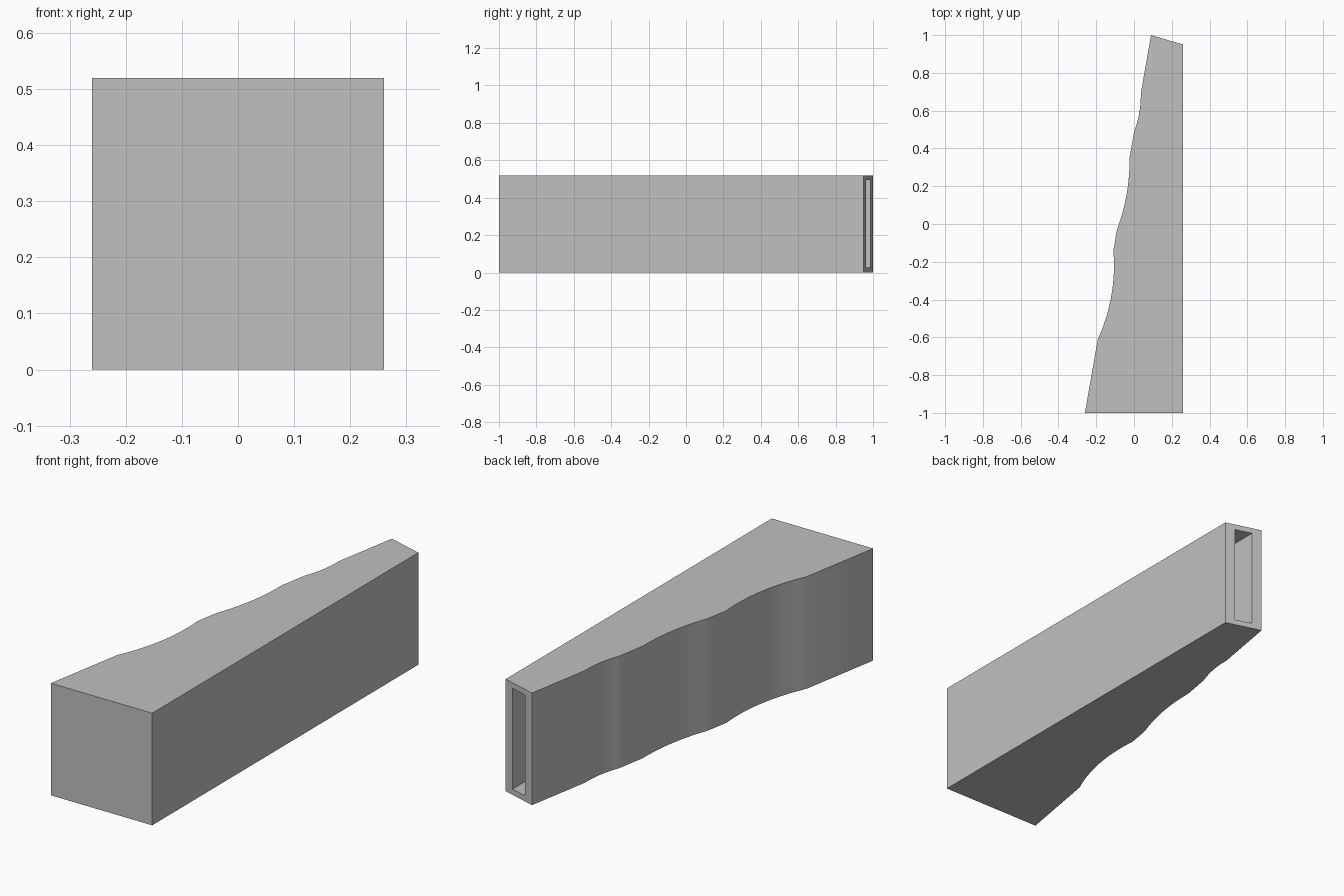
import bpy, bmesh, math
from mathutils import Vector

cube = bpy.data.objects.get("Cube")
if cube:
    bpy.data.objects.remove(cube, do_unlink=True)

HEIGHT = 0.52

grey = bpy.data.materials.new("light grey")
grey.use_nodes = True
grey.diffuse_color = (0.53, 0.53, 0.53, 1)
grey.node_tree.nodes["Principled BSDF"].inputs["Base Color"].default_value = (0.53, 0.53, 0.53, 1)


def prism(name, outline, z0, z1):
    """Extrude a plan outline between two heights."""
    bm = bmesh.new()
    face = bm.faces.new([bm.verts.new((x, y, z0)) for x, y in outline])
    top = bmesh.ops.extrude_face_region(bm, geom=[face])["geom"]
    for v in top:
        if isinstance(v, bmesh.types.BMVert):
            v.co.z = z1
    bmesh.ops.recalc_face_normals(bm, faces=bm.faces[:])
    mesh = bpy.data.meshes.new(name)
    bm.to_mesh(mesh)
    bm.free()
    obj = bpy.data.objects.new(name, mesh)
    bpy.context.collection.objects.link(obj)
    mesh.materials.append(grey)
    return obj


# Slanted side: a straight line with three shallow arcs scooped out
start, end = Vector((-0.26, -1)), Vector((0.09, 1))


def on_line(y):
    return start.lerp(end, (y + 1) / 2)


side = [start]
for y0, y1, depth in ((-0.61, -0.14, 0.031), (-0.03, 0.35, 0.018), (0.49, 0.69, 0.010)):
    a, b = on_line(y0), on_line(y1)
    inward = Vector(((b - a).y, -(b - a).x)).normalized()
    radius = ((b - a).length ** 2 / 4 + depth ** 2) / (2 * depth)
    half = math.asin((b - a).length / 2 / radius)
    centre = (a + b) / 2 + inward * (depth - radius)
    along = (b - a).normalized()
    for i in range(17):
        t = half * (i / 8 - 1)
        side.append(centre + radius * (math.sin(t) * along + math.cos(t) * inward))
side += [end, Vector((0.26, 0.95)), Vector((0.26, -1))]

body = prism("tapered_body", side, 0, HEIGHT)

# Tall slot opening in the slanted back end
slot = prism("slot_cutter", [(0.134, -0.9), (0.216, -0.9), (0.216, 1.1), (0.134, 1.1)],
             0.026, HEIGHT - 0.026)
slot.hide_render = True
slot.hide_viewport = True

cut = body.modifiers.new("slot", 'BOOLEAN')
cut.object = slot
cut.operation = 'DIFFERENCE'
cut.solver = 'EXACT'

# Apply the cut, then remove the helper
bpy.context.view_layer.update()
mesh = bpy.data.meshes.new_from_object(body.evaluated_get(bpy.context.evaluated_depsgraph_get()))
body.modifiers.clear()
body.data = mesh
bpy.data.objects.remove(slot, do_unlink=True)

# Smooth the scoops, keep the corners crisp
bpy.ops.object.select_all(action='DESELECT')
body.select_set(True)
bpy.context.view_layer.objects.active = body
bpy.ops.object.shade_smooth_by_angle(angle=math.radians(20))
